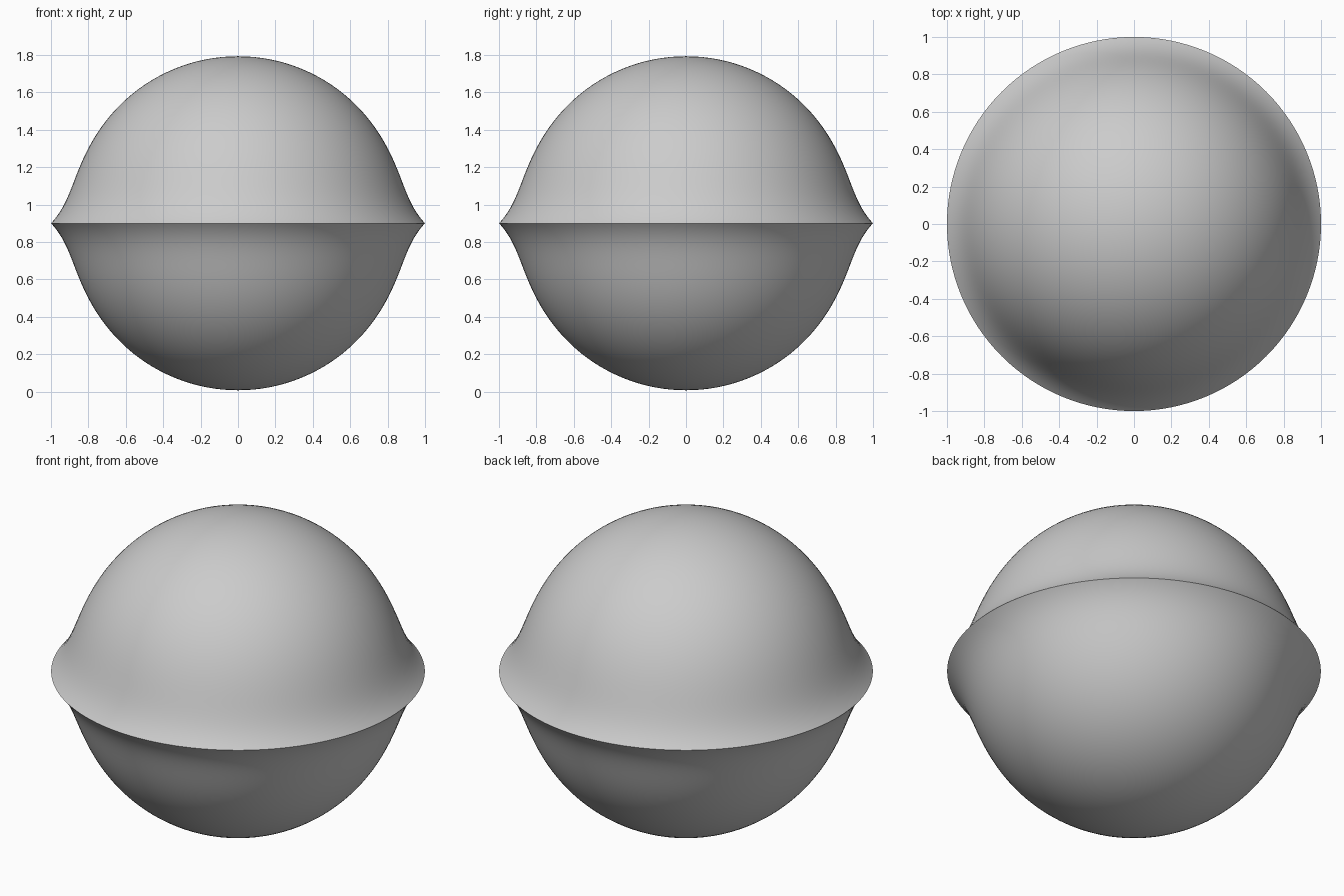
import bpy, bmesh
from math import cos, sin, pi, exp, radians

cube = bpy.data.objects.get("Cube")
if cube:
    bpy.data.objects.remove(cube, do_unlink=True)

BODY_RADIUS = 0.893     # radius of the ball
RIM = 0.107             # how far the rim stands out
FALLOFF = 0.115         # how quickly the rim blends into the ball
CENTRE_Z = 0.9
SEGMENTS = 128
STEPS = 48              # profile steps from rim to pole

grey = bpy.data.materials.new("plain_grey")
grey.use_nodes = True
colour = (0.6, 0.6, 0.6, 1)
grey.diffuse_color = colour
grey.node_tree.nodes["Principled BSDF"].inputs["Base Color"].default_value = colour


def profile_point(step):
    """Half-profile point; steps crowd towards the rim where it curves most."""
    t = abs(step) / STEPS
    angle = pi / 2 * t ** 1.5
    radius = BODY_RADIUS + RIM * exp(-angle / FALLOFF)
    side = 1 if step >= 0 else -1
    across = 0 if abs(step) == STEPS else radius * cos(angle)
    return across, 0, CENTRE_Z + side * radius * sin(angle)


# Ball with a flared sharp rim, spun from one profile
bm = bmesh.new()
verts = [bm.verts.new(profile_point(s)) for s in range(-STEPS, STEPS + 1)]
edges = [bm.edges.new(pair) for pair in zip(verts, verts[1:])]
bmesh.ops.spin(bm, geom=verts + edges, cent=(0, 0, 0), axis=(0, 0, 1),
               angle=2 * pi, steps=SEGMENTS, use_merge=True)
bmesh.ops.remove_doubles(bm, verts=bm.verts, dist=1e-5)
bmesh.ops.recalc_face_normals(bm, faces=bm.faces)
mesh = bpy.data.meshes.new("rimmed_ball")
bm.to_mesh(mesh)
bm.free()
mesh.materials.append(grey)

ball = bpy.data.objects.new("rimmed_ball", mesh)
bpy.context.collection.objects.link(ball)
bpy.context.view_layer.objects.active = ball
ball.select_set(True)
bpy.ops.object.shade_smooth_by_angle(angle=radians(40))
